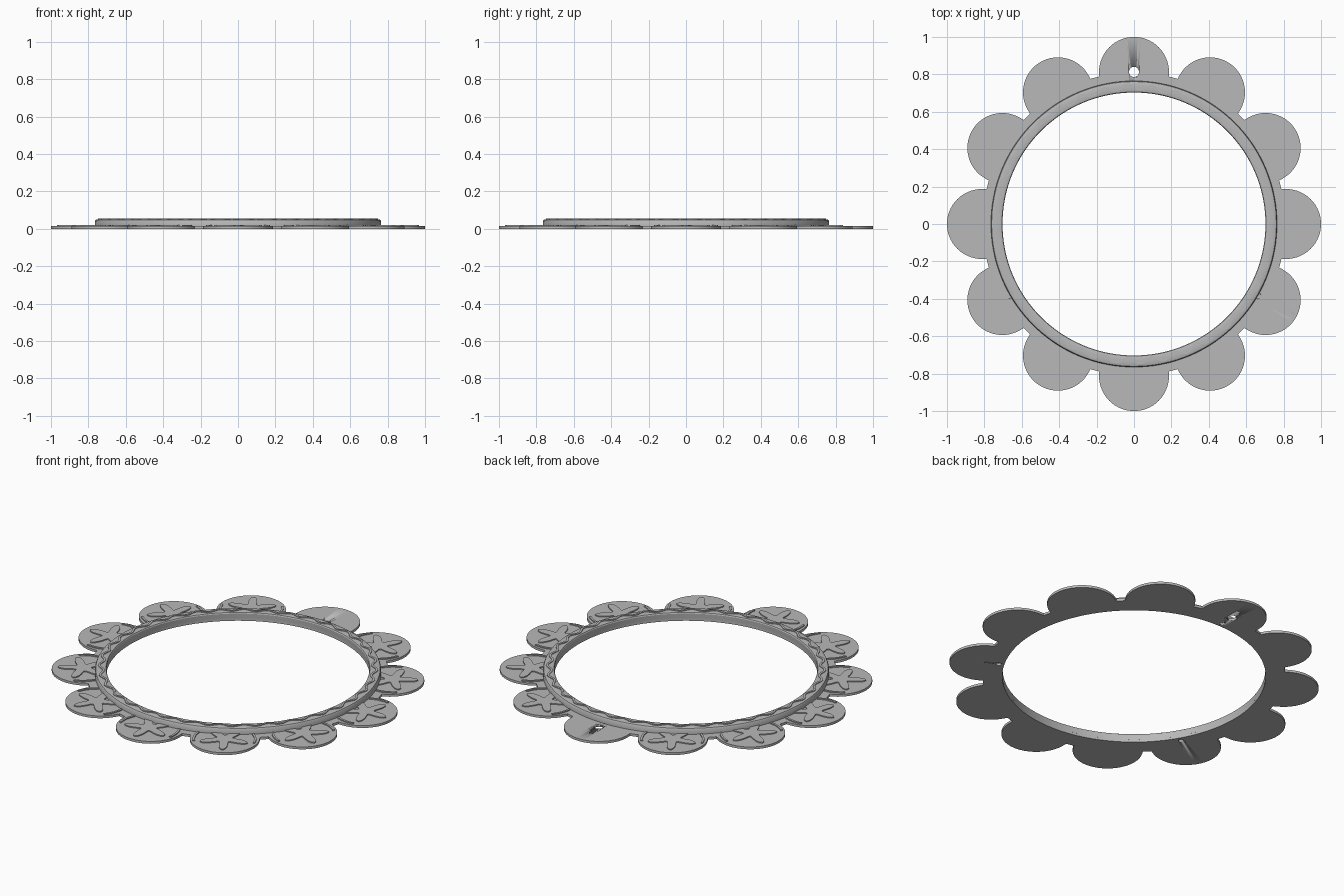
import bpy, bmesh
from math import sin, cos, pi, radians, asin, atan2
from mathutils import Matrix

PETALS = 12
PETAL_R, PETAL_C = 0.187, 0.813     # petal radius and distance of its centre
RIM, INNER = 0.81, 0.705            # plate radius between petals, opening radius
PLATE_TOP, RELIEF_TOP = 0.014, 0.02
RING_TOP = 0.051

if "Cube" in bpy.data.objects:
    bpy.data.objects.remove(bpy.data.objects["Cube"])

grey = bpy.data.materials.new("plain grey")
GREY = (0.48, 0.48, 0.48, 1)
grey.diffuse_color = GREY
grey.use_nodes = True
grey.node_tree.nodes["Principled BSDF"].inputs["Base Color"].default_value = GREY


def finish(name, bm):
    bmesh.ops.recalc_face_normals(bm, faces=bm.faces)
    mesh = bpy.data.meshes.new(name)
    bm.to_mesh(mesh)
    bm.free()
    mesh.materials.append(grey)
    ob = bpy.data.objects.new(name, mesh)
    bpy.context.collection.objects.link(ob)
    bpy.ops.object.select_all(action='DESELECT')
    ob.select_set(True)
    bpy.context.view_layer.objects.active = ob
    bpy.ops.object.shade_smooth_by_angle(angle=radians(30))
    return ob


def bridge(bm, sections, closed):
    """Join equal cross-sections (closed loops of points) with quads."""
    rows = [[bm.verts.new(p) for p in s] for s in sections]
    n, k = len(rows), len(rows[0])
    for i in range(n if closed else n - 1):
        a, b = rows[i], rows[(i + 1) % n]
        for j in range(k):
            bm.faces.new((a[j], a[(j + 1) % k], b[(j + 1) % k], b[j]))
    if not closed:
        bm.faces.new(rows[0])
        bm.faces.new(rows[-1])


def ribbon(bm, path, width, z0, z1, closed=False):
    """Raised band that follows a flat path."""
    n, sections = len(path), []
    for i, (x, y) in enumerate(path):
        a = path[(i - 1) % n] if closed or i else path[0]
        b = path[(i + 1) % n] if closed or i < n - 1 else path[-1]
        t = atan2(b[1] - a[1], b[0] - a[0])
        dx, dy = -sin(t) * width / 2, cos(t) * width / 2
        sections.append([(x - dx, y - dy, z0), (x + dx, y + dy, z0),
                         (x + dx, y + dy, z1), (x - dx, y - dy, z1)])
    bridge(bm, sections, closed)


# Scalloped plate: outline of petals joined by short rim arcs
outline = []
corner = asin(PETAL_R / RIM)
for p in range(PETALS):
    turn = 2 * pi * p / PETALS
    petal = [(RIM * cos(corner), -PETAL_R)]
    for i in range(33):
        a = -pi / 2 + pi * i / 32
        petal.append((PETAL_C + PETAL_R * cos(a), PETAL_R * sin(a)))
    petal.append((RIM * cos(corner), PETAL_R))
    petal.append((RIM * cos(pi / PETALS), RIM * sin(pi / PETALS)))
    outline += [(x * cos(turn) - y * sin(turn), x * sin(turn) + y * cos(turn)) for x, y in petal]

bm = bmesh.new()
sections = []
for x, y in outline:
    a = atan2(y, x)
    ix, iy = INNER * cos(a), INNER * sin(a)
    sections.append([(ix, iy, 0), (x, y, 0), (x, y, PLATE_TOP), (ix, iy, PLATE_TOP)])
bridge(bm, sections, True)
plate = finish("scalloped_plate", bm)

# Raised ring with softened upper edges
profile = [(INNER, PLATE_TOP), (0.703, 0.043), (0.706, 0.049), (0.712, RING_TOP),
           (0.752, RING_TOP), (0.761, 0.048), (0.765, 0.041), (0.765, PLATE_TOP)]
bm = bmesh.new()
bridge(bm, [[(r * cos(a), r * sin(a), z) for r, z in profile]
            for a in (2 * pi * i / 144 for i in range(144))], True)
ring = finish("raised_ring", bm)

# Wavy band on top of the ring
bm = bmesh.new()
wave = []
for i in range(432):
    a = 2 * pi * i / 432
    r = 0.732 + 0.012 * sin(36 * a)
    wave.append((r * cos(a), r * sin(a)))
ribbon(bm, wave, 0.012, RING_TOP - 0.002, RING_TOP + 0.004, True)
finish("wavy_band", bm)

# Rounded stars and side dashes on every petal but the back one
stars, dashes = bmesh.new(), bmesh.new()
for p in range(PETALS):
    if p == PETALS // 4:
        continue
    turn = 2 * pi * p / PETALS

    def place(x, y):
        x += PETAL_C + 0.02
        return (x * cos(turn) - y * sin(turn), x * sin(turn) + y * cos(turn))

    star = []
    for i in range(60):
        a = 2 * pi * i / 60
        r = 0.045 + 0.09 * (0.5 + 0.5 * cos(5 * a)) ** 1.5
        star.append(place(r * cos(a), r * sin(a)))
    low = [stars.verts.new((x, y, PLATE_TOP - 0.002)) for x, y in star]
    top = [stars.verts.new((x, y, RELIEF_TOP)) for x, y in star]
    stars.faces.new(low)
    stars.faces.new(top)
    for i in range(60):
        j = (i + 1) % 60
        stars.faces.new((low[i], low[j], top[j], top[i]))
    for side in (-1, 1):
        arc = [radians(78 + 5 * i) for i in range(9)]
        ribbon(dashes, [place(0.165 * cos(a), side * 0.165 * sin(a)) for a in arc],
               0.012, PLATE_TOP - 0.002, RELIEF_TOP)
finish("petal_stars", stars)
finish("petal_dashes", dashes)


# Hanging hole through the back petal, three blind holes under the ring
def drill(target, x, y, radius, top):
    cut = bmesh.new()
    bmesh.ops.create_cone(cut, cap_ends=True, segments=24, radius1=radius, radius2=radius,
                          depth=top + 0.05,
                          matrix=Matrix.Translation((x, y, (top - 0.05) / 2)))
    cutter = finish("hole_cutter", cut)
    cutter.hide_render = True
    mod = target.modifiers.new("hole", 'BOOLEAN')
    mod.operation = 'DIFFERENCE'
    mod.solver = 'EXACT'
    mod.object = cutter
    bpy.context.view_layer.objects.active = target
    bpy.ops.object.modifier_apply(modifier=mod.name)
    bpy.data.objects.remove(cutter)


drill(plate, 0, PETAL_C, 0.027, 0.05)
for deg in (90, 210, 330):
    x, y = 0.735 * cos(radians(deg)), 0.735 * sin(radians(deg))
    for part in (plate, ring):
        drill(part, x, y, 0.014, 0.04)
